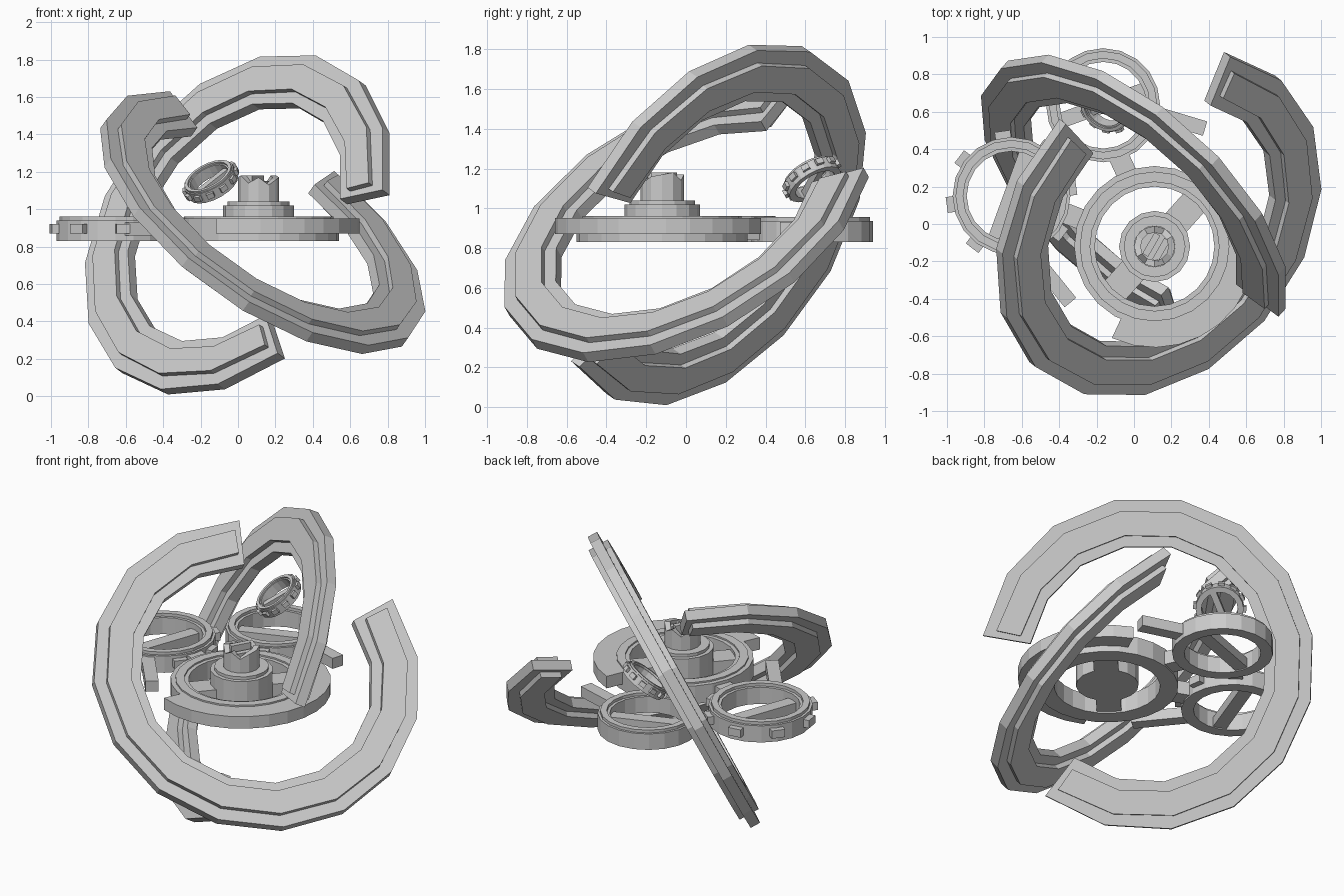
import bpy, bmesh
from math import sin, cos, radians, pi
from mathutils import Matrix, Vector

if "Cube" in bpy.data.objects:
    bpy.data.objects.remove(bpy.data.objects["Cube"])


def finish(name, bm, mat):
    bmesh.ops.recalc_face_normals(bm, faces=bm.faces[:])
    me = bpy.data.meshes.new(name)
    bm.to_mesh(me)
    bm.free()
    ob = bpy.data.objects.new(name, me)
    ob.matrix_world = mat
    bpy.context.collection.objects.link(ob)
    return ob


def sweep(name, r0, r1, z0, z1, mat, segs=20, a0=0, a1=360):
    """Rectangular section turned about z: full ring or capped arc."""
    bm = bmesh.new()
    full = a1 - a0 >= 360
    loops = []
    for i in range(segs if full else segs + 1):
        a = radians(a0 + (a1 - a0) * i / segs)
        loops.append([bm.verts.new((r * cos(a), r * sin(a), z))
                      for r, z in ((r0, z0), (r1, z0), (r1, z1), (r0, z1))])
    n = len(loops)
    for i in range(n if full else n - 1):
        p, q = loops[i], loops[(i + 1) % n]
        for k in range(4):
            bm.faces.new((p[k], p[(k + 1) % 4], q[(k + 1) % 4], q[k]))
    if not full:
        bm.faces.new(loops[0])
        bm.faces.new(loops[-1][::-1])
    return finish(name, bm, mat)


def box(name, size, centre, mat, angle=0):
    bm = bmesh.new()
    m = Matrix.Rotation(radians(angle), 4, 'Z') @ Matrix.Translation(centre) @ Matrix.Diagonal((*size, 1))
    bmesh.ops.create_cube(bm, size=1, matrix=m)
    return finish(name, bm, mat)


def bar(name, p, q, width, z0, z1):
    """Flat horizontal bar from p to q."""
    p, q = Vector(p), Vector(q)
    d = q - p
    m = Matrix.Translation((p.x, p.y, 0)) @ Matrix.Rotation(math_angle(d), 4, 'Z')
    box(name, (d.length, width, z1 - z0), (d.length / 2, 0, (z0 + z1) / 2), m)


def math_angle(d):
    return Vector((1, 0)).angle_signed(d) * -1


def frame(c, n, x):
    """Placement matrix with local z along n and local x towards x."""
    n = Vector(n).normalized()
    x = Vector(x)
    x = (x - n * x.dot(n)).normalized()
    m = Matrix((x, n.cross(x), n)).transposed().to_4x4()
    return Matrix.Translation(c) @ m


# Two large open hoops, each a slab with a raised strip on both faces
hoops = (((0, .13, .92), (-.6, -.66, .447), (.9, -1.14, -.47)),
         ((.13, 0, .93), (.53, -.42, .74), (-.14, 1.26, .77)))
for i, (c, n, gap) in enumerate(hoops):
    m = frame(c, n, gap)
    sweep(f"hoop_slab_{i}", .72, 1.01, -.032, .032, m, 13, 31, 329)
    for s in (-1, 1):
        sweep(f"hoop_strip_{i}", .785, .935, s * .028, s * .066, m, 13, 33.5, 326.5)


# Toothed wheels with a bar across the opening
def wheel(name, m, R, h, teeth, bar_angle, phase=0):
    sweep(name + "_rim", R * .76, R, 0, h * .85, m)
    sweep(name + "_lip", R * .82, R * .95, h * .8, h, m)
    box(name + "_bar", (R * 1.6, R * .27, h * .5), (0, 0, h * .3), m, bar_angle)
    for k in range(teeth):
        box(name + "_tooth", (R * .16, R * .27, h * .4), (R * 1.03, 0, h * .5),
            m, phase + 360 * k / teeth)


wheel("left_wheel", Matrix.Translation((-.655, .15, .83)), .315, .13, 8, 70, 8)
wheel("rear_wheel", Matrix.Translation((-.165, .635, .83)), .305, .125, 0, 20)
wheel("small_wheel", frame((-.13, .65, 1.12), (-.42, -.45, .78), (1, 0, 0)), .145, .075, 12, 35)

# Central platform: ring, inner ledge, half flange, crossbar
hub = Matrix.Translation((.11, -.12, 0))
sweep("platform_ring", .32, .43, .83, .95, hub, 24)
sweep("platform_lip", .345, .40, .94, .96, hub, 24)
sweep("platform_flange", .42, .54, .87, .95, hub, 14, -115, 67)
box("platform_crossbar", (.70, .15, .09), (0, 0, .885), hub, 48)

# Hub and stepped collar
sweep("hub_base", 0.10, .19, .84, 1.02, hub, 16)
sweep("hub_collar", .11, .165, 1.0, 1.04, hub, 16)

# Hollow column with a broken top edge
bm = bmesh.new()
N = 12
tops = (1.17, 1.18, 1.14, 1.17, 1.13, 1.16)
rows = []
for i in range(N):
    a = 2 * pi * i / N
    t = tops[i % 6]
    rows.append([bm.verts.new((r * cos(a), r * sin(a), z))
                 for r, z in ((.075, .84), (.11, .84), (.11, t), (.075, t))])
for i in range(N):
    p, q = rows[i], rows[(i + 1) % N]
    for k in range(4):
        bm.faces.new((p[k], p[(k + 1) % 4], q[(k + 1) % 4], q[k]))
finish("column", bm, hub)
for k, z in ((-.04, 1.15), (.02, 1.18)):
    box("column_core", (.13, .035, z - .86), (0, k, (z + .86) / 2), hub, 60)

# Struts joining platform and wheels, and the outrigger arms
bar("rear_strut", (-.03, .25), (-.09, .38), .11, .84, .93)
bar("left_strut", (-.27, .02), (-.40, .07), .11, .84, .93)
bar("rear_arm", (.08, .60), (.38, .51), .08, .86, .93)
bar("left_arm", (-.60, -.10), (-.34, -.42), .08, .86, .93)
